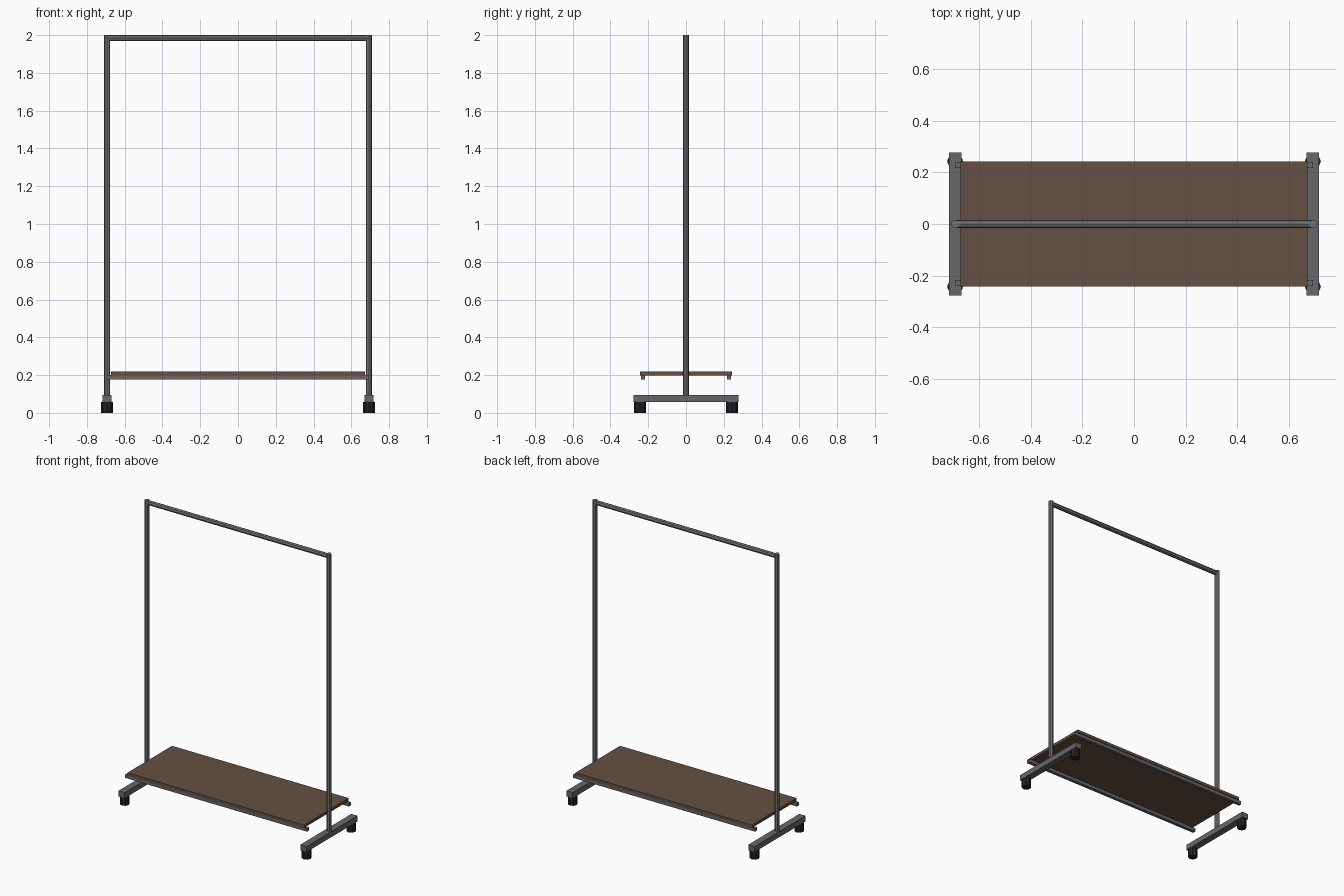
import bpy
from math import pi

if "Cube" in bpy.data.objects:
    bpy.data.objects.remove(bpy.data.objects["Cube"])


def material(name, rgb):
    m = bpy.data.materials.new(name)
    m.diffuse_color = (*rgb, 1)
    m.use_nodes = True
    m.node_tree.nodes["Principled BSDF"].inputs["Base Color"].default_value = m.diffuse_color
    return m


STEEL = material("steel", (0.17, 0.17, 0.16))
FRAME = material("dark_steel", (0.13, 0.135, 0.14))
WOOD = material("wood", (0.13, 0.08, 0.055))
RUBBER = material("rubber", (0.015, 0.015, 0.015))


def box(name, center, size, mat):
    bpy.ops.mesh.primitive_cube_add(size=1, location=center)
    ob = bpy.context.object
    ob.name = name
    ob.scale = size
    bpy.ops.object.transform_apply(location=False, rotation=False, scale=True)
    ob.data.materials.append(mat)


def tube(name, center, radius, length, mat, rot=(0, 0, 0)):
    bpy.ops.mesh.primitive_cylinder_add(vertices=8, radius=radius, depth=length,
                                        location=center, rotation=rot)
    ob = bpy.context.object
    ob.name = name
    ob.data.materials.append(mat)


X = 0.693  # side frame position

for sx, side in ((-1, "left"), (1, "right")):
    # foot bar, upright and two casters on each side
    box(f"foot_bar_{side}", (sx * X, 0, 0.077), (0.048, 0.555, 0.038), FRAME)
    tube(f"upright_{side}", (sx * X, 0, 1.046), 0.0165, 1.908, STEEL)
    for sy, end in ((-1, "front"), (1, "back")):
        tube(f"caster_{end}_{side}", (sx * X, sy * 0.243, 0.029), 0.031, 0.058, RUBBER)

# hanging rail across the top
tube("hanging_rail", (0, 0, 1.984), 0.016, 2 * X, STEEL, (0, pi / 2, 0))

# shelf board and its two support rails
box("shelf", (0, 0, 0.209), (1.345, 0.486, 0.02), WOOD)
for sy, end in ((-1, "front"), (1, "back")):
    box(f"shelf_rail_{end}", (0, sy * 0.227, 0.188), (2 * X, 0.022, 0.023), FRAME)
